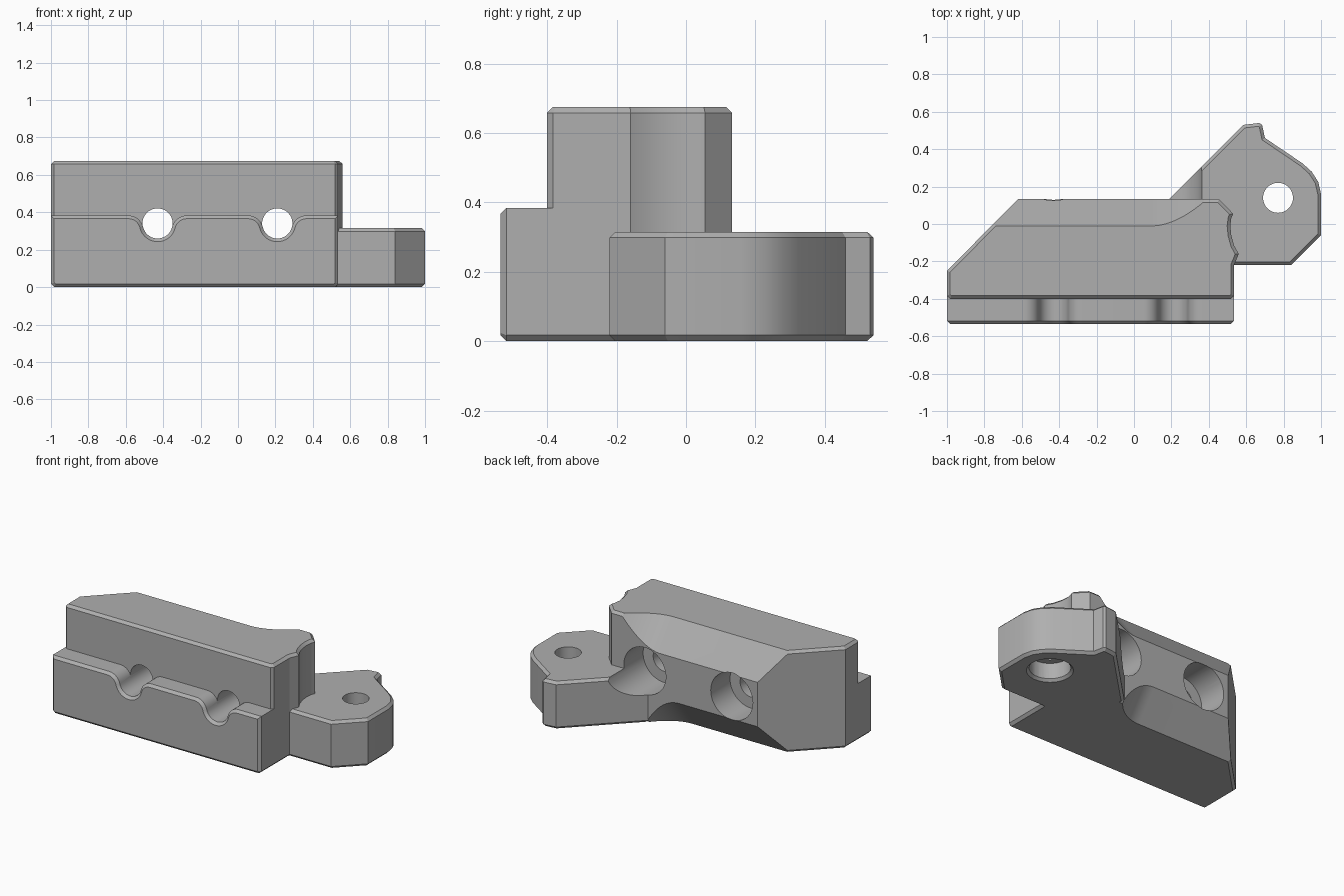
import bpy, bmesh, math
from mathutils import Vector

cube = bpy.data.objects.get("Cube")
if cube:
    bpy.data.objects.remove(cube)

EDGE = 0.017          # small edge chamfer
HOLES = (-0.43, 0.21)  # x of the two bolt holes
HOLE_Z, HOLE_R = 0.34, 0.08
TOP, BACK = 0.675, 0.133

grey = bpy.data.materials.new("plain_grey")
grey.use_nodes = True
grey.diffuse_color = (0.43, 0.43, 0.43, 1)
grey.node_tree.nodes["Principled BSDF"].inputs["Base Color"].default_value = (0.43, 0.43, 0.43, 1)


def loft(name, rings):
    """Closed solid skinned through rings with equal point counts."""
    bm = bmesh.new()
    loops = [[bm.verts.new(p) for p in ring] for ring in rings]
    n = len(loops[0])
    for a, b in zip(loops, loops[1:]):
        for i in range(n):
            j = (i + 1) % n
            bm.faces.new((a[i], a[j], b[j], b[i]))
    bm.faces.new(loops[0])
    bm.faces.new(loops[-1])
    bmesh.ops.recalc_face_normals(bm, faces=bm.faces)
    mesh = bpy.data.meshes.new(name)
    bm.to_mesh(mesh)
    bm.free()
    mesh.materials.append(grey)
    obj = bpy.data.objects.new(name, mesh)
    bpy.context.collection.objects.link(obj)
    return obj


def inset(points, d):
    """Mitred inward offset of a counter-clockwise outline."""
    out = []
    for i, p in enumerate(points):
        p = Vector(p)
        a = (p - Vector(points[i - 1])).normalized()
        b = (Vector(points[(i + 1) % len(points)]) - p).normalized()
        na, nb = Vector((-a.y, a.x)), Vector((-b.y, b.x))
        out.append(p + (na + nb) * (d / (1 + na.dot(nb))))
    return out


def prism(name, points, levels, place):
    return loft(name, [[place(p, h) for p in inset(points, d)] for h, d in levels])


def upright(p, h):
    return (p[0], p[1], h)


def frontal(p, h):
    return (p[0], h, p[1])


def arc(cx, cy, r, start, end, steps):
    return [(cx + r * math.cos(math.radians(start + (end - start) * i / steps)),
             cy + r * math.sin(math.radians(start + (end - start) * i / steps)))
            for i in range(steps + 1)]


def combine(target, tool, operation):
    mod = target.modifiers.new(operation, "BOOLEAN")
    mod.operation, mod.solver, mod.object = operation, "EXACT", tool
    bpy.context.view_layer.objects.active = target
    bpy.ops.object.modifier_apply(modifier=mod.name)
    bpy.data.objects.remove(tool)


def bore(target, cx, cy, r, start, end, place, r_end=None):
    rings = [[place(p, h) for p in arc(cx, cy, q, 0, 352.5, 47)]
             for h, q in ((start, r), (end, r_end or r))]
    combine(target, loft("bore_cutter", rings), "DIFFERENCE")


# Main block with sloped back corner and scooped end
plan = [(-1 + EDGE, -0.4), (0.535 - EDGE, -0.4), (0.535, -0.4 + EDGE), (0.535, -0.22),
        (0.56, -0.16), (0.535, -0.115), (0.52, -0.06), (0.515, -0.01), (0.52, 0.03),
        (0.53, 0.055), (0.455, BACK), (-0.62, BACK), (-1, -0.25), (-1, -0.4 + EDGE)]
body = prism("clamp_block", plan,
             [(0, EDGE), (EDGE, 0), (TOP - EDGE, 0), (TOP, EDGE)], upright)


# Back slopes, above and below, that fade out towards the arm
def slope_cutter(x_fade, x_end, edge_z, side, power):
    rings = []
    for i in range(-1, 19):
        t = max(i, 0) / 18 * 1.03
        x = -1.2 if i < 0 else x_fade + (x_end - x_fade) * t
        k = 1 - t ** power
        y0, z0 = BACK - 0.143 * k, edge_z
        y1, z1 = BACK, edge_z - side * 0.19 * k
        e = 0.2
        rings.append([(x, y0 - 0.143 * e, z0 + side * 0.19 * e),
                      (x, y1 + 0.143 * e, z1 - side * 0.19 * e),
                      (x, y1 + 0.143 * e, z0 + side * 0.19 * e)])
    return loft("slope_cutter", rings)


combine(body, slope_cutter(0.1, 0.39, TOP, 1, 1.8), "DIFFERENCE")
combine(body, slope_cutter(-0.05, 0.2, 0, -1, 2.2), "DIFFERENCE")

# Front ledge with rounded dips leading into the holes
ledge_z, fillet = 0.383, 0.08
dz = HOLE_Z - (ledge_z - fillet)
dx = math.sqrt((HOLE_R + fillet) ** 2 - dz ** 2)
tilt = math.degrees(math.atan2(dz, dx))
top_line = [(-1, ledge_z)]
for cx in HOLES:
    top_line += arc(cx - dx, ledge_z - fillet, fillet, 90, tilt, 8)
    top_line += arc(cx, HOLE_Z, HOLE_R, 180 + tilt, 360 - tilt, 16)[1:-1]
    top_line += arc(cx + dx, ledge_z - fillet, fillet, 180 - tilt, 90, 8)
top_line.append((0.535, ledge_z))
section = [(-1, EDGE), (-1 + EDGE, 0), (0.535 - EDGE, 0), (0.535, EDGE)] + top_line[::-1]
ledge = prism("front_ledge", section, [(-0.535, EDGE), (-0.535 + EDGE, 0), (-0.3, 0)], frontal)
combine(body, ledge, "UNION")

# Low side arm
outline = [(0.3, -0.22), (0.84, -0.22), (1, -0.06), (1, 0.16), (0.985, 0.225),
           (0.95, 0.28), (0.9, 0.325), (0.7, 0.46), (0.685, 0.53), (0.67, 0.54),
           (0.585, 0.53), (0.187, BACK), (0.25, 0.03)]
arm = prism("side_arm", outline,
            [(0, EDGE), (EDGE, 0), (0.315 - EDGE, 0), (0.315, EDGE)], upright)
combine(body, arm, "UNION")

# Bolt holes with wide recesses from the back
for cx in HOLES:
    bore(body, cx, HOLE_Z, HOLE_R + 0.001, -0.41, 0.2, frontal)
    bore(body, cx, HOLE_Z, 0.155, -0.07, 0.6, frontal)

# Arm hole with a chamfered recess from below
bore(body, 0.77, 0.14, HOLE_R, -0.1, 0.5, upright)
bore(body, 0.77, 0.14, 0.124, -0.1, 0.12, upright)
bore(body, 0.77, 0.14, 0.16, -0.02, 0.02, upright, 0.12)

# Smooth the bores, keep the chamfers crisp
for o in bpy.context.selected_objects:
    o.select_set(False)
body.select_set(True)
bpy.context.view_layer.objects.active = body
bpy.ops.object.shade_smooth_by_angle(angle=math.radians(20))
